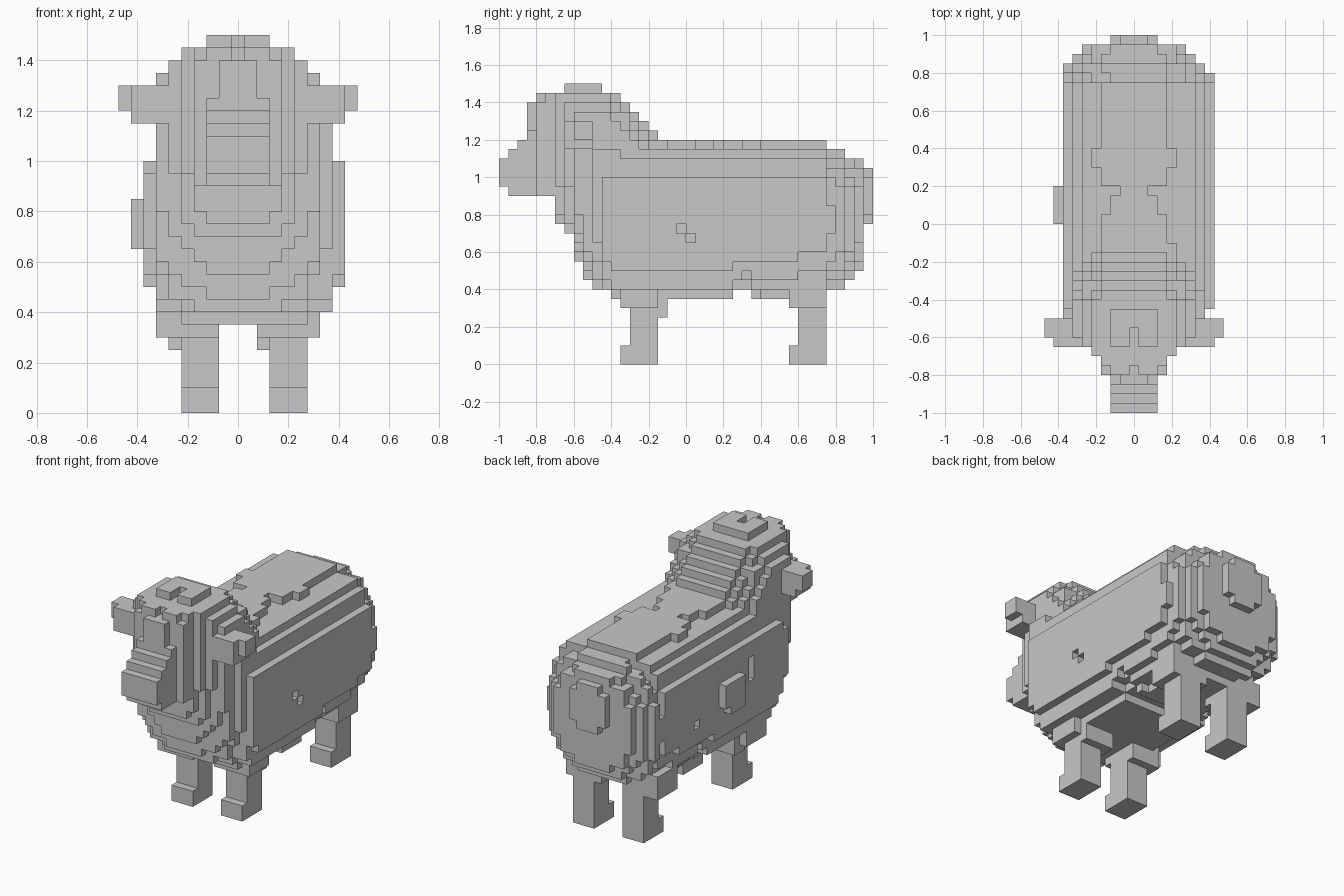
import bpy
import bmesh

V = 0.05  # edge length of one block

if "Cube" in bpy.data.objects:
    bpy.data.objects.remove(bpy.data.objects["Cube"])

GREY = (0.58, 0.58, 0.58, 1)
grey = bpy.data.materials.new("wool grey")
grey.use_nodes = True
grey.diffuse_color = GREY
grey.node_tree.nodes["Principled BSDF"].inputs["Base Color"].default_value = GREY


def box(x0, x1, y0, y1, z0, z1):
    """Blocks filling a box; x bounds fall halfway between multiples of V."""
    return {(i, j, k)
            for i in range(round(x0 / V + 0.5), round(x1 / V + 0.5))
            for j in range(round(y0 / V), round(y1 / V))
            for k in range(round(z0 / V), round(z1 / V))}


def section(y, cx, half, z0, z1, top=3, bottom=3):
    """One slice across the body: a rounded rectangle of blocks."""
    mid, hz = (z0 + z1) / 2, (z1 - z0) / 2
    cells = set()
    for k in range(round(z0 / V), round(z1 / V)):
        t = ((k + 0.5) * V - mid) / hz
        n = top if t > 0 else bottom
        width = half * (1 - abs(t) ** n) ** (1 / n)
        cells |= {(i, round(y / V), k) for i in range(-10, 11)
                  if abs(i * V - cx) <= width + 1e-6}
    return cells


def build(name, cells):
    """Skin a set of blocks with only its outer faces."""
    bm = bmesh.new()
    verts = {}

    def vert(p):
        if p not in verts:
            verts[p] = bm.verts.new(((p[0] - 0.5) * V, p[1] * V, p[2] * V))
        return verts[p]

    for c in sorted(cells):
        for axis in range(3):
            for side in (0, 1):
                near = list(c)
                near[axis] += 2 * side - 1
                if tuple(near) in cells:
                    continue
                u, w = (axis + 1) % 3, (axis + 2) % 3
                loop = []
                for a, b in ((0, 0), (1, 0), (1, 1), (0, 1)):
                    p = list(c)
                    p[axis] += side
                    p[u] += a
                    p[w] += b
                    loop.append(vert(tuple(p)))
                bm.faces.new(loop if side else loop[::-1])
    bmesh.ops.dissolve_limit(bm, angle_limit=0.01, verts=bm.verts[:], edges=bm.edges[:])
    mesh = bpy.data.meshes.new(name)
    bm.to_mesh(mesh)
    bm.free()
    mesh.materials.append(grey)
    obj = bpy.data.objects.new(name, mesh)
    bpy.context.collection.objects.link(obj)


# Body fleece: rounded chest
body = set()
for y, half, z0, z1, bottom in ((-0.7, 0.19, 0.75, 1.05, 2), (-0.65, 0.24, 0.7, 1.1, 3),
                                (-0.6, 0.3, 0.55, 1.15, 2), (-0.55, 0.34, 0.45, 1.2, 2.3),
                                (-0.5, 0.36, 0.4, 1.2, 2.5)):
    body |= section(y, 0, half, z0, z1, 3, bottom)
# Barrel, its underside tapering in toward the hind legs
for j in range(-9, 15):
    z0 = 0.4 if j in (-9, 5, 6) else 0.35
    body |= section(j * V, 0.025, 0.4, z0, 1.2, 3, 3.5 - 0.13 * max(0, j - 4))
# Round rump
for y, cx, half, z0, z1, n in ((0.75, 0.025, 0.38, 0.4, 1.15, 2.4), (0.8, 0, 0.38, 0.4, 1.15, 2.3),
                               (0.85, 0, 0.34, 0.45, 1.1, 2.3), (0.9, 0, 0.29, 0.5, 1.1, 2.3),
                               (0.95, 0, 0.14, 0.75, 1.05, 2.5)):
    body |= section(y, cx, half, z0, z1, n, n)
# Neck collar
body |= box(-0.325, 0.375, -0.5, -0.35, 0.65, 1.15)
body |= box(-0.325, 0.325, -0.55, -0.35, 0.65, 1.15)
# Tuft and small pits in the flanks
body |= box(-0.425, -0.375, 0, 0.15, 0.65, 0.85) | box(-0.425, -0.375, 0.15, 0.2, 0.7, 0.85)
body -= box(0.375, 0.425, -0.05, 0, 0.7, 0.75) | box(0.375, 0.425, 0, 0.05, 0.65, 0.7)
body -= box(-0.375, -0.325, -0.15, -0.1, 0.75, 0.9) | box(-0.375, -0.325, 0.4, 0.45, 0.65, 0.7)
# Uneven top layer along the spine
body -= box(-0.375, 0.425, -0.1, 0.75, 1.15, 1.2)
for half, y0, y1 in ((0.175, -0.1, 0.05), (0.125, 0.05, 0.15), (0.075, 0.15, 0.2),
                     (0.175, 0.2, 0.3), (0.225, 0.3, 0.4), (0.175, 0.4, 0.75)):
    body |= box(-half, half, y0, y1, 1.15, 1.2)
build("body_fleece", body)

# Head fleece, stepping down and narrowing to the back
head = section(-0.7, 0, 0.24, 0.95, 1.45, 5, 5) | section(-0.65, 0, 0.29, 0.9, 1.45, 4, 5)
for j in range(-12, -8):
    head |= section(j * V, 0, 0.34, 0.8, 1.45, 3, 8)
for y, half, top in ((-0.4, 0.32, 1.45), (-0.35, 0.32, 1.4), (-0.3, 0.31, 1.35),
                     (-0.25, 0.3, 1.3), (-0.2, 0.29, 1.25)):
    head |= section(y, 0, half, 0.8, top, 2.6, 8)
head |= box(-0.175, 0.175, -0.75, -0.65, 1.4, 1.45)
head |= box(-0.125, 0.125, -0.8, -0.75, 1.4, 1.45)
head -= box(-0.025, 0.025, -0.8, -0.75, 1.4, 1.45)
# Crown with a notch
head |= box(-0.125, 0.125, -0.65, -0.45, 1.45, 1.5)
head -= box(-0.025, 0.025, -0.65, -0.55, 1.45, 1.5)
build("head_fleece", head)

# Face and stepped muzzle
face = box(-0.175, 0.175, -0.8, -0.65, 0.9, 1.4)
face |= box(-0.075, 0.075, -0.85, -0.8, 1.2, 1.4)
for y, z0, z1 in ((-0.85, 0.9, 1.25), (-0.9, 0.9, 1.2), (-0.95, 0.9, 1.15), (-1, 0.95, 1.1)):
    face |= box(-0.125, 0.125, y, y + V, z0, z1)
build("face", face)

# Ears
for name, s in (("left", 1), ("right", -1)):
    ear = box(*sorted((s * 0.275, s * 0.425)), -0.65, -0.5, 1.15, 1.3)
    ear |= box(*sorted((s * 0.425, s * 0.475)), -0.6, -0.5, 1.2, 1.3)
    build("ear_" + name, ear)

# Legs with hooves and woolly thighs
for end, y in (("front", -0.3), ("hind", 0.6)):
    for name, x, thigh in (("left", 0.125, 0.075), ("right", -0.225, -0.325)):
        leg = box(x, x + 0.15, y, y + 0.15, 0, 0.45)
        leg |= box(x, x + 0.15, y - V, y, 0, 0.1)
        leg |= box(thigh, thigh + 0.25, y - V, y + 0.15, 0.3, 0.45)
        if end == "front":
            leg |= box(x - V, x + 0.15, y + 0.1, y + 0.2, 0.25, 0.4)
        build(end + "_leg_" + name, leg)
